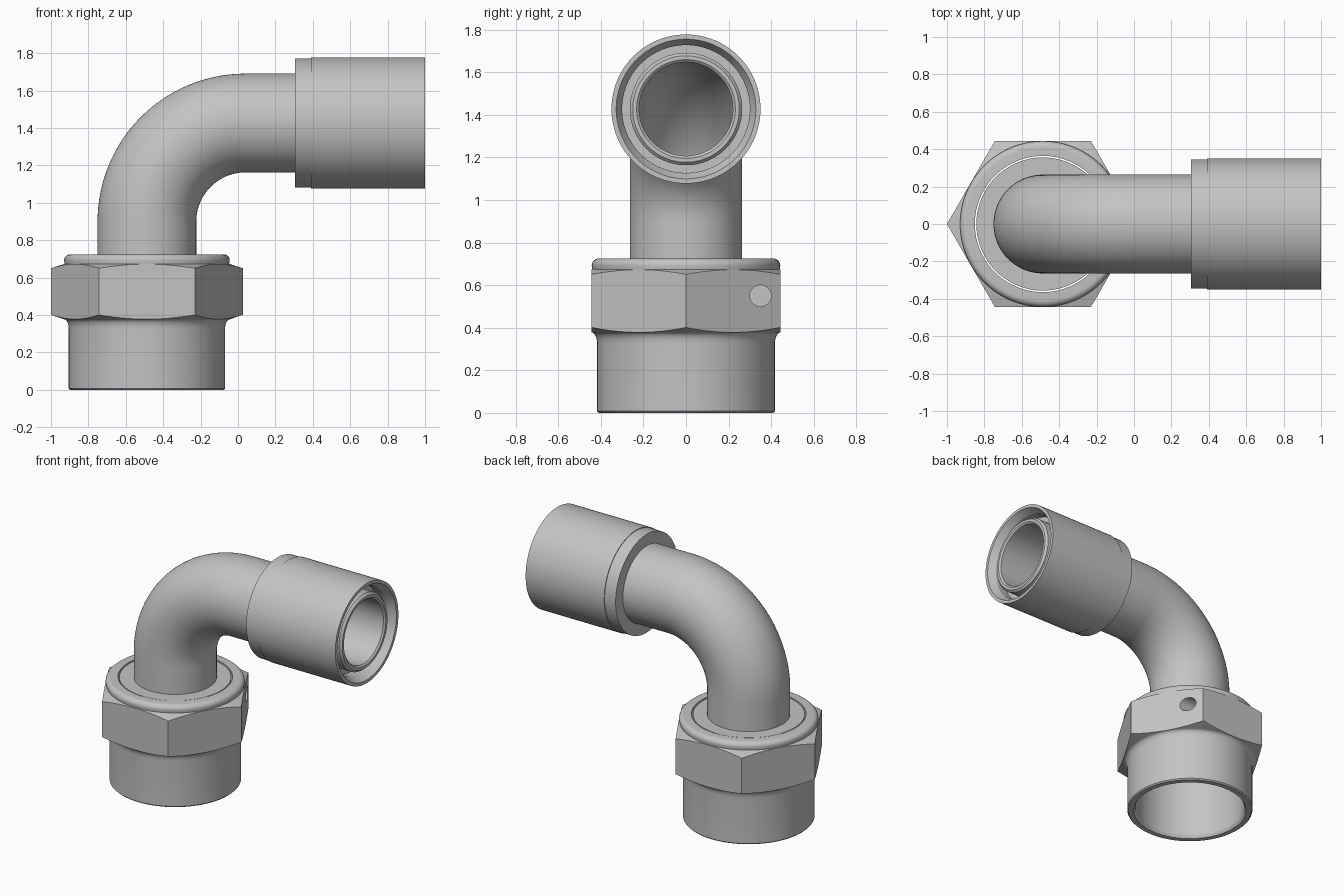
import bpy, bmesh, math
from mathutils import Vector

if "Cube" in bpy.data.objects:
    bpy.data.objects.remove(bpy.data.objects["Cube"])

STEEL = bpy.data.materials.new("grey_steel")
STEEL.diffuse_color = (0.55, 0.55, 0.55, 1)
STEEL.use_nodes = True
STEEL.node_tree.nodes["Principled BSDF"].inputs["Base Color"].default_value = STEEL.diffuse_color
AX, PZ = -0.487, 1.427      # nut axis x, outlet axis z
BEND, BX, BZ = 0.527, 0.04, 0.90   # elbow radius and centre
SEG = 96


def finish(bm, name, smooth=True):
    bmesh.ops.recalc_face_normals(bm, faces=bm.faces)
    me = bpy.data.meshes.new(name)
    bm.to_mesh(me)
    bm.free()
    ob = bpy.data.objects.new(name, me)
    bpy.context.collection.objects.link(ob)
    me.materials.append(STEEL)
    if smooth:
        shade(ob)
    return ob


def shade(ob):
    bpy.ops.object.select_all(action='DESELECT')
    ob.select_set(True)
    bpy.context.view_layer.objects.active = ob
    bpy.ops.object.shade_smooth_by_angle(angle=math.radians(25))


def ring_solid(name, stations, smooth=True):
    """Closed hollow body from stations (centre x, centre z, tilt, radius)."""
    bm = bmesh.new()
    rings = []
    for cx, cz, tilt, r in stations:
        u = Vector((math.cos(tilt), 0, -math.sin(tilt)))
        ring = []
        for i in range(SEG):
            a = 2 * math.pi * i / SEG
            p = Vector((cx, 0, cz)) + u * (r * math.cos(a))
            p.y = r * math.sin(a)
            ring.append(bm.verts.new(p))
        rings.append(ring)
    for k, A in enumerate(rings):
        B = rings[(k + 1) % len(rings)]
        for i in range(SEG):
            j = (i + 1) % SEG
            bm.faces.new((A[i], A[j], B[j], B[i]))
    return finish(bm, name, smooth)


def upright(name, prof, smooth=True):      # profile (radius, z)
    return ring_solid(name, [(AX, z, 0, r) for r, z in prof], smooth)


def sideways(name, prof):                  # profile (radius, x)
    return ring_solid(name, [(x, PZ, math.pi / 2, r) for r, x in prof])


def prism(name, sides, r, depth):
    bm = bmesh.new()
    bmesh.ops.create_cone(bm, cap_ends=True, segments=sides,
                          radius1=r, radius2=r, depth=depth)
    ob = finish(bm, name, False)
    ob.hide_render = True
    return ob


def cut(ob, tool, op):
    m = ob.modifiers.new(op, 'BOOLEAN')
    m.object, m.operation, m.solver = tool, op, 'EXACT'
    bpy.context.view_layer.objects.active = ob
    bpy.ops.object.modifier_apply(modifier=m.name)
    bpy.data.objects.remove(tool)


# union nut: turned profile trimmed by a hexagon, giving chamfered corners
fillet = [(0.444 - 0.026 * math.sin(t), 0.378 - 0.05 * (1 - math.cos(t)))
          for t in [math.pi / 2 * k / 6 for k in range(6, -1, -1)]]
crown = [(0.410 + 0.033 * math.cos(t), 0.692 + 0.033 * math.sin(t))
         for t in [math.pi / 2 * k / 6 for k in range(7)]]
nut = upright("union_nut", [(0.375, 0), (0.410, 0), (0.418, 0.008)] + fillet +
              [(0.530, 0.407), (0.530, 0.645), (0.440, 0.674)] + crown +
              [(0.364, 0.725), (0.364, 0.02)], False)
hexagon = prism("hex_cutter", 6, 0.513, 2)
# align a hexagon corner with +x
v = hexagon.data.vertices[0].co
hexagon.rotation_euler.z = -math.atan2(v.y, v.x)
hexagon.location = (AX, 0, 0.4)
bpy.context.view_layer.update()
cut(nut, hexagon, 'INTERSECT')

# blind wire hole near one corner of the nut
drill = prism("hole_cutter", 32, 0.05, 0.4)
drill.rotation_euler.y = math.pi / 2
drill.location = (AX + 0.22 + 0.2, 0.35, 0.55)
bpy.context.view_layer.update()
cut(nut, drill, 'DIFFERENCE')
shade(nut)

# collar inside the nut that carries the elbow
upright("inner_collar", [(0.262, 0.722), (0.356, 0.722), (0.356, 0.50),
                         (0.290, 0.45), (0.222, 0.45), (0.222, 0.60)])

# bent tube: outer wall one way, bore back
path = [(AX, 0.46, 0)]
for k in range(33):
    t = math.pi / 2 * k / 32
    path.append((BX - BEND * math.cos(t), BZ + BEND * math.sin(t), t))
END = math.pi / 2
outer = [(x, z, t, 0.264) for x, z, t in path]
outer += [(0.97, PZ, END, 0.264), (0.985, PZ, END, 0.25)]
inner = [(0.985, PZ, END, 0.232), (0.975, PZ, END, 0.22)]
inner += [(x, z, t, 0.22) for x, z, t in reversed(path)]
ring_solid("elbow_tube", outer + inner)

# outlet sleeve with stepped rear band and open groove around the tube
sideways("outlet_sleeve", [(0.262, 0.305), (0.345, 0.305), (0.345, 0.39),
                           (0.350, 0.39), (0.350, 1.0), (0.328, 1.0),
                           (0.300, 0.95), (0.300, 0.88), (0.262, 0.88)])
